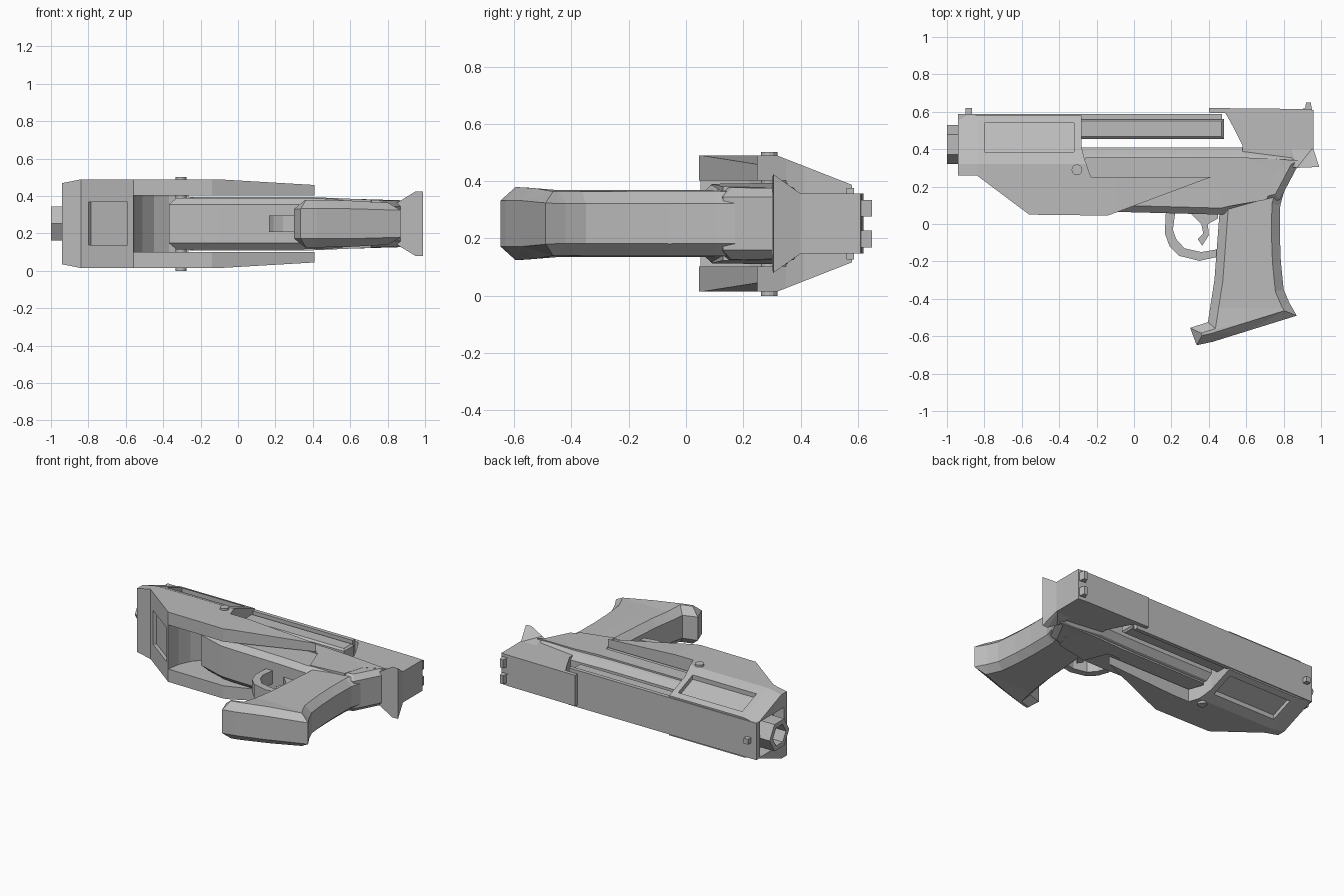
import bpy, bmesh, math
from mathutils import Vector

if "Cube" in bpy.data.objects:
    bpy.data.objects.remove(bpy.data.objects["Cube"])

ZC = 0.252  # mid-plane height of the part lying on its side
grey = bpy.data.materials.new("mid_grey")
grey.diffuse_color = (0.5, 0.5, 0.5, 1)
grey.use_nodes = True
grey.node_tree.nodes["Principled BSDF"].inputs["Base Color"].default_value = grey.diffuse_color


def clamp(t):
    return max(0.0, min(1.0, t))


def prism(name, pts, lo, hi, cuts=(), warp=None, chamfer=0.0):
    """Extrude an xy outline from offset lo to hi around the mid-plane, then warp its thickness."""
    bm = bmesh.new()
    face = bm.faces.new([bm.verts.new((x, y, lo)) for x, y in pts])
    ext = bmesh.ops.extrude_face_region(bm, geom=[face])
    for v in ext["geom"]:
        if isinstance(v, bmesh.types.BMVert):
            v.co.z = hi
    bmesh.ops.recalc_face_normals(bm, faces=bm.faces)
    if chamfer:
        rim = [e for e in bm.edges if abs(e.verts[0].co.z - e.verts[1].co.z) < 1e-5]
        bmesh.ops.bevel(bm, geom=rim, offset=chamfer, segments=1, affect='EDGES')
    for axis, value in cuts:
        no = Vector((1, 0, 0)) if axis == 'x' else Vector((0, 1, 0))
        bmesh.ops.bisect_plane(bm, geom=bm.verts[:] + bm.edges[:] + bm.faces[:],
                               plane_co=no * value, plane_no=no)
    bmesh.ops.triangulate(bm, faces=[f for f in bm.faces if len(f.verts) > 4 or warp])
    for v in bm.verts:
        x, y, z = v.co
        v.co.z = ZC + (warp(x, y, z) if warp else z)
    bmesh.ops.recalc_face_normals(bm, faces=bm.faces)
    me = bpy.data.meshes.new(name)
    bm.to_mesh(me)
    bm.free()
    me.materials.append(grey)
    ob = bpy.data.objects.new(name, me)
    bpy.context.collection.objects.link(ob)
    return ob


def cut(target, cutter):
    mod = target.modifiers.new("cut", 'BOOLEAN')
    mod.operation, mod.solver, mod.object = 'DIFFERENCE', 'EXACT', cutter
    cutter.hide_render = True
    cutter.hide_viewport = True
    cutter.display_type = 'WIRE'


def rect(x0, x1, y0, y1):
    return [(x0, y0), (x1, y0), (x1, y1), (x0, y1)]


def cylinder(name, r, depth, loc, sides, along_x=False):
    rot = (0, math.pi / 2, 0) if along_x else (0, 0, 0)
    bpy.ops.mesh.primitive_cylinder_add(vertices=sides, radius=r, depth=depth, location=loc, rotation=rot)
    ob = bpy.context.object
    ob.name = name
    ob.data.materials.append(grey)
    return ob


# half thickness of the outer housing
def half(x, y):
    return (0.237 - 0.102 * clamp((y - 0.32) / 0.26)
            - 0.03 * clamp((x + 0.1) / 0.5) - 0.02 * clamp((-0.84 - x) / 0.1))


def housing(x, y, z):
    return math.copysign(half(x, y), z)


# front housing with a concave rear wall
arc = [(-0.56, 0.05), (-0.545, 0.14), (-0.51, 0.22), (-0.45, 0.29), (-0.37, 0.335), (-0.265, 0.35)]
block = prism("front_housing", [(-0.94, 0.58), (-0.94, 0.26), (-0.84, 0.26)] + arc +
              [(-0.28, 0.41), (-0.28, 0.58)], -1, 1, [('y', 0.32), ('x', -0.84)], housing)

# inset panels, front opening and lower window
for s in (-1, 1):
    cut(block, prism("panel_cutter", rect(-0.80, -0.32, 0.385, 0.54), s, s * 2, [],
                     lambda x, y, z: math.copysign(half(x, y) + (0.1 if abs(z) > 1.5 else -0.03), z)))
cut(block, prism("opening_cutter", rect(-1.1, -0.86, 0.29, 0.55), -0.12, 0.12))
cut(block, prism("lower_window_cutter", [(-0.785, 0.247), (-0.575, 0.09), (-0.64, 0.01), (-0.85, 0.167)],
                 -0.115, 0.115))

# thin side shells reaching back past the trigger
shell = [(-0.56, 0.05), (-0.14, 0.045), (0.41, 0.25), (-0.23, 0.25)] + arc[:0:-1]
for s, side in ((1, "upper"), (-1, "lower")):
    prism(side + "_side_shell", shell, s, s * 2, [('y', 0.32), ('x', -0.1)],
          lambda x, y, z: math.copysign(half(x, y) if abs(z) > 1.5 else 0.15, z))

# top strap, slide bar and barrel
prism("top_strap", rect(-0.94, 0.47, 0.56, 0.587), -0.125, 0.125)
prism("slide_bar", rect(-0.30, 0.48, 0.455, 0.562), -0.105, 0.105, chamfer=0.012)
barrel = cylinder("barrel", 0.105, 0.5, (-0.75, 0.425, ZC), 6, True)
cut(barrel, cylinder("bore_cutter", 0.07, 0.3, (-1.0, 0.425, ZC), 6, True))


# frame above the trigger
def frame_width(x, y, z):
    return z * (1 - 0.15 * clamp((y - 0.33) / 0.08) - 0.1 * clamp((x - 0.3) / 0.5))


prism("frame", [(-0.37, 0.13), (-0.31, 0.41), (0.58, 0.41), (0.93, 0.36), (0.87, 0.30), (0.78, 0.13),
                (0.47, 0.05), (-0.10, 0.065), (-0.18, 0.07)], -0.138, 0.138,
      [('y', 0.33), ('x', 0.3)], frame_width, 0.035)

# side rail along the frame
for s in (1, -1):
    prism("frame_rail", [(-0.24, 0.255), (0.42, 0.255), (0.48, 0.09), (0.71, 0.13), (0.75, 0.27),
                         (0.88, 0.34), (0.60, 0.355), (-0.26, 0.355)], s * 0.10, s * 0.142, [('x', 0.4)],
          lambda x, y, z: z * (1 - 0.12 * clamp((x - 0.4) / 0.4)))


# grip with chamfered edges and flared foot
def grip_width(x, y, z):
    return z * (0.96 + 0.08 * clamp((-0.45 - y) / 0.12) - 0.05 * clamp((x - 0.6) / 0.2))


prism("grip", [(0.46, 0.10), (0.445, -0.10), (0.43, -0.30), (0.395, -0.525), (0.30, -0.555), (0.335, -0.648),
               (0.42, -0.63), (0.87, -0.49), (0.83, -0.42), (0.80, -0.35), (0.785, -0.20), (0.78, -0.06),
               (0.782, 0.10), (0.81, 0.20), (0.87, 0.305), (0.72, 0.32)],
      -0.122, 0.122, [('y', -0.45), ('x', 0.6)], grip_width, 0.045)

# trigger guard and trigger
outer = [(0.17, 0.06), (0.165, -0.05), (0.19, -0.12), (0.24, -0.17), (0.35, -0.197), (0.45, -0.175)]
inner = [(0.45, -0.135), (0.36, -0.15), (0.27, -0.13), (0.225, -0.08), (0.208, -0.03), (0.22, 0.06)]
prism("trigger_guard", outer + inner, -0.045, 0.045)
prism("trigger", [(0.30, 0.06), (0.36, 0.00), (0.37, -0.05), (0.34, -0.08), (0.365, -0.115), (0.40, -0.06),
                  (0.395, 0.00), (0.45, 0.03), (0.45, 0.06)], -0.025, 0.025)


# rear cap with flared tail
def cap_width(x, y, z):
    return z * (1 + 0.67 * clamp((0.4 - y) / 0.1) * clamp((x - 0.84) / 0.11))


prism("rear_cap", [(0.40, 0.62), (0.90, 0.615), (0.96, 0.61), (0.96, 0.40), (0.99, 0.305), (0.87, 0.30),
                   (0.58, 0.35), (0.58, 0.42), (0.53, 0.52), (0.49, 0.592), (0.40, 0.595)],
      -0.105, 0.105, [('y', 0.4), ('x', 0.84), ('x', 0.95)], cap_width)

# sights
for s in (1, -1):
    prism("rear_sight", [(0.90, 0.59), (0.955, 0.59), (0.945, 0.65), (0.92, 0.65), (0.915, 0.62), (0.90, 0.615)],
          s * 0.025, s * 0.083)
prism("front_sight", rect(-0.90, -0.865, 0.57, 0.62), -0.018, 0.018)

# cross pin
cylinder("cross_pin", 0.029, 0.502, (-0.305, 0.29, 0.251), 12)
